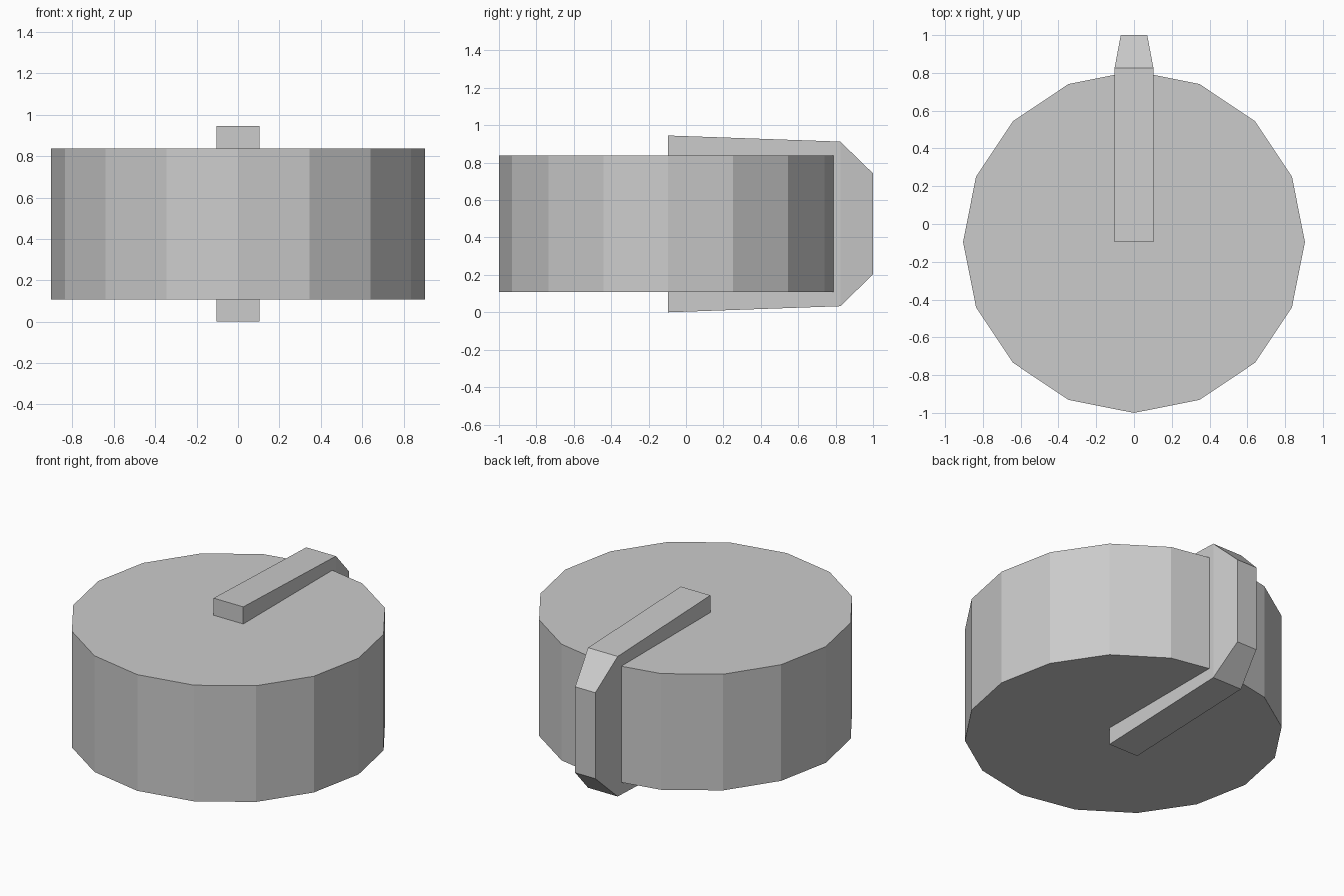
import bpy, bmesh, math

if "Cube" in bpy.data.objects:
    bpy.data.objects.remove(bpy.data.objects["Cube"])

CY = -0.095   # centre of the drum along y
MID = 0.4725  # mid height

grey = bpy.data.materials.new("plain_grey")
grey.diffuse_color = (0.6, 0.6, 0.6, 1)
grey.use_nodes = True
grey.node_tree.nodes["Principled BSDF"].inputs["Base Color"].default_value = grey.diffuse_color


def finish(name, bm):
    bmesh.ops.recalc_face_normals(bm, faces=bm.faces)
    mesh = bpy.data.meshes.new(name)
    bm.to_mesh(mesh)
    bm.free()
    mesh.materials.append(grey)
    obj = bpy.data.objects.new(name, mesh)
    bpy.context.collection.objects.link(obj)
    return obj


# Sixteen-sided drum with one corner pointing to the front
bm = bmesh.new()
bmesh.ops.create_cone(bm, cap_ends=True, segments=16,
                      radius1=0.905, radius2=0.905, depth=0.73)
for v in bm.verts:
    a = round(math.atan2(v.co.y, v.co.x) / (math.pi / 8)) * math.pi / 8
    v.co.x, v.co.y = 0.905 * math.cos(a), 0.905 * math.sin(a) + CY
    v.co.z += MID
finish("drum", bm)

# Clasp wrapping the back of the drum: rings of (y, half width, half height)
bm = bmesh.new()
rings = []
for y, w, h in [(CY, 0.103, 0.4725), (0.825, 0.103, 0.44), (1.0, 0.07, 0.27)]:
    rings.append([bm.verts.new((sx * w, y, MID + sz * h))
                  for sx, sz in [(-1, -1), (1, -1), (1, 1), (-1, 1)]])
for a, b in zip(rings, rings[1:]):
    for i in range(4):
        j = (i + 1) % 4
        bm.faces.new((a[i], a[j], b[j], b[i]))
bm.faces.new(rings[0])
bm.faces.new(rings[-1])
finish("clasp", bm)
